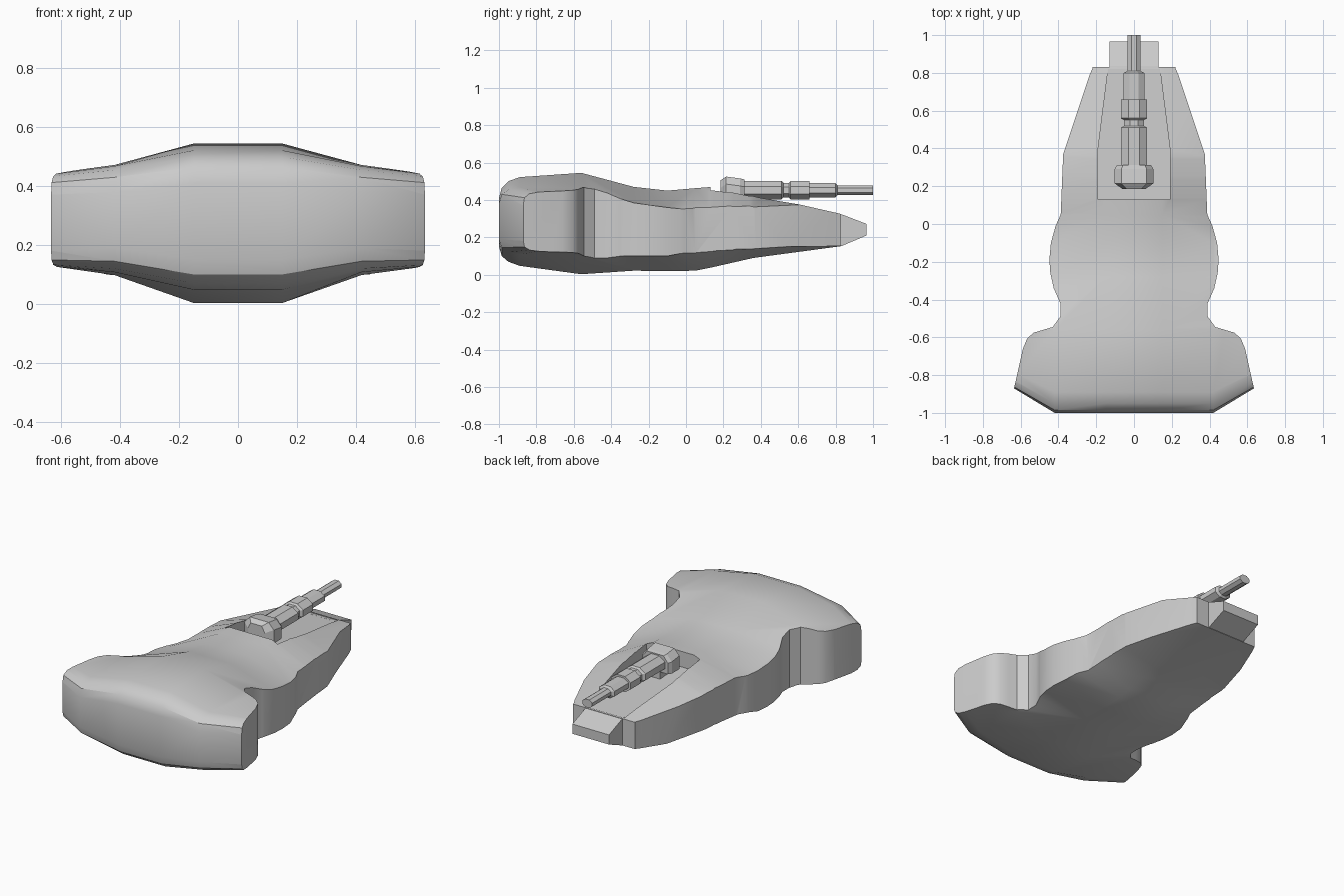
import bpy, math

if "Cube" in bpy.data.objects:
    bpy.data.objects.remove(bpy.data.objects["Cube"])


def mesh_object(name, verts, faces):
    me = bpy.data.meshes.new(name)
    me.from_pydata(verts, [], faces)
    ob = bpy.data.objects.new(name, me)
    bpy.context.collection.objects.link(ob)
    bpy.context.view_layer.objects.active = ob
    for o in bpy.context.selected_objects:
        o.select_set(False)
    ob.select_set(True)
    # consistent outward normals
    bpy.ops.object.mode_set(mode='EDIT')
    bpy.ops.mesh.select_all(action='SELECT')
    bpy.ops.mesh.normals_make_consistent(inside=False)
    bpy.ops.object.mode_set(mode='OBJECT')
    return ob


def loft(name, rings):
    """Skin a list of equal-length closed rings and cap both ends."""
    n = len(rings[0])
    verts = [v for r in rings for v in r]
    faces = [(i * n + j, i * n + (j + 1) % n, (i + 1) * n + (j + 1) % n, (i + 1) * n + j)
             for i in range(len(rings) - 1) for j in range(n)]
    faces += [tuple(range(n))[::-1], tuple(range(len(verts) - n, len(verts)))]
    return mesh_object(name, verts, faces)


def boolean(target, cutter, operation):
    mod = target.modifiers.new("cut", 'BOOLEAN')
    mod.operation, mod.object, mod.solver = operation, cutter, 'EXACT'
    bpy.context.view_layer.objects.active = target
    bpy.ops.object.modifier_apply(modifier=mod.name)
    bpy.data.objects.remove(cutter)


def smooth(ob, angle):
    for o in bpy.context.selected_objects:
        o.select_set(False)
    ob.select_set(True)
    bpy.context.view_layer.objects.active = ob
    bpy.ops.object.shade_smooth_by_angle(angle=math.radians(angle))


# Side profiles of the hull as y: (top z, bottom z), at three distances from the centre
ys = [-1, -.985, -.95, -.89, -.56, -.28, -.1, .05, .14, .25, .36, .83]
centre = [(.41, .15), (.465, .10), (.50, .07), (.522, .048), (.545, .003), (.47, .022), (.45, .02),
          (.463, .022), (.47, .04), (.455, .065), (.432, .09), (.325, .153)]
flank = [(.38, .19), (.43, .145), (.455, .12), (.468, .108), (.472, .098), (.385, .10), (.36, .10),
         (.345, .13), (.345, .138), (.35, .145), (.35, .148), (.325, .155)]
outer_ys = [-.855, -.848, -.82, -.77] + ys[4:]
outer = [(.37, .18), (.41, .15), (.43, .135), (.437, .13), (.44, .135)] + flank[5:]


def side_ring(x, yy, zz):
    return [(x, y, z[0]) for y, z in zip(yy, zz)] + [(x, y, z[1]) for y, z in zip(yy, zz)][::-1]


half = [(.15, ys, centre), (.42, ys, flank), (.66, outer_ys, outer)]
rings = [side_ring(-x, yy, zz) for x, yy, zz in half[::-1]] + [side_ring(*h) for h in half]
hull = loft("hull", rings)

# Plan outline trims the hull's side walls
plan = [(.69, -1.1), (.635, -.87), (.588, -.66), (.565, -.605), (.53, -.575), (.43, -.545), (.39, -.49),
        (.39, -.42), (.425, -.34), (.443, -.26), (.448, -.19), (.44, -.1), (.415, -.01), (.388, .05),
        (.375, .37), (.235, .79), (.222, .818), (.2, .9)]
outline = plan + [(-x, y) for x, y in plan[::-1]]
trim = loft("trim", [[(x, y, z) for x, y in outline] for z in (-.2, .8)])
boolean(hull, trim, 'INTERSECT')

# Tapered, sloping recess in the top deck
pocket = [(.19, .13, .37), (.19, .40, .355), (.137, .82, .323)]
floor = pocket + [(-x, y, z) for x, y, z in pocket[::-1]]
recess = loft("recess", [floor, [(x, y, .8) for x, y, z in floor]])
boolean(hull, recess, 'DIFFERENCE')
smooth(hull, 32)

# Nose wedge
loft("nose", [[(sx * .13, y, z) for sx, z in ((-1, lo), (1, lo), (1, hi), (-1, hi))]
              for y, lo, hi in ((.80, .155, .325), (.835, .155, .322), (.965, .21, .272))])

# Stepped octagonal barrel: y, half width, half height
steps = [(.28, .07, .05), (.51, .07, .05), (.52, .052, .04), (.55, .052, .04), (.56, .07, .05),
         (.66, .07, .05), (.66, .055, .038), (.80, .055, .038), (.81, .035, .026), (1.0, .035, .026)]
k = 1 / math.cos(math.pi / 8)
angles = [math.pi / 8 + i * math.pi / 4 for i in range(8)]
loft("barrel", [[(k * rx * math.cos(a), y, .452 + k * rz * math.sin(a)) for a in angles]
                for y, rx, rz in steps])

# Breech block with chamfered back corners and shoulders
block = []
for y, w, top in ((.185, .06, .505), (.215, .103, .525), (.29, .103, .515), (.312, .09, .51)):
    block.append([(-w, y, .40), (w, y, .40), (w, y, top - .04), (w * .65, y, top),
                  (-w * .65, y, top), (-w, y, top - .04)])
loft("breech_block", block)

# Mounting post joining the barrel to the recess floor
loft("barrel_mount", [[(x, y, z) for x, y in ((-.04, .22), (.04, .22), (.04, .32), (-.04, .32))]
                      for z in (.35, .43)])
